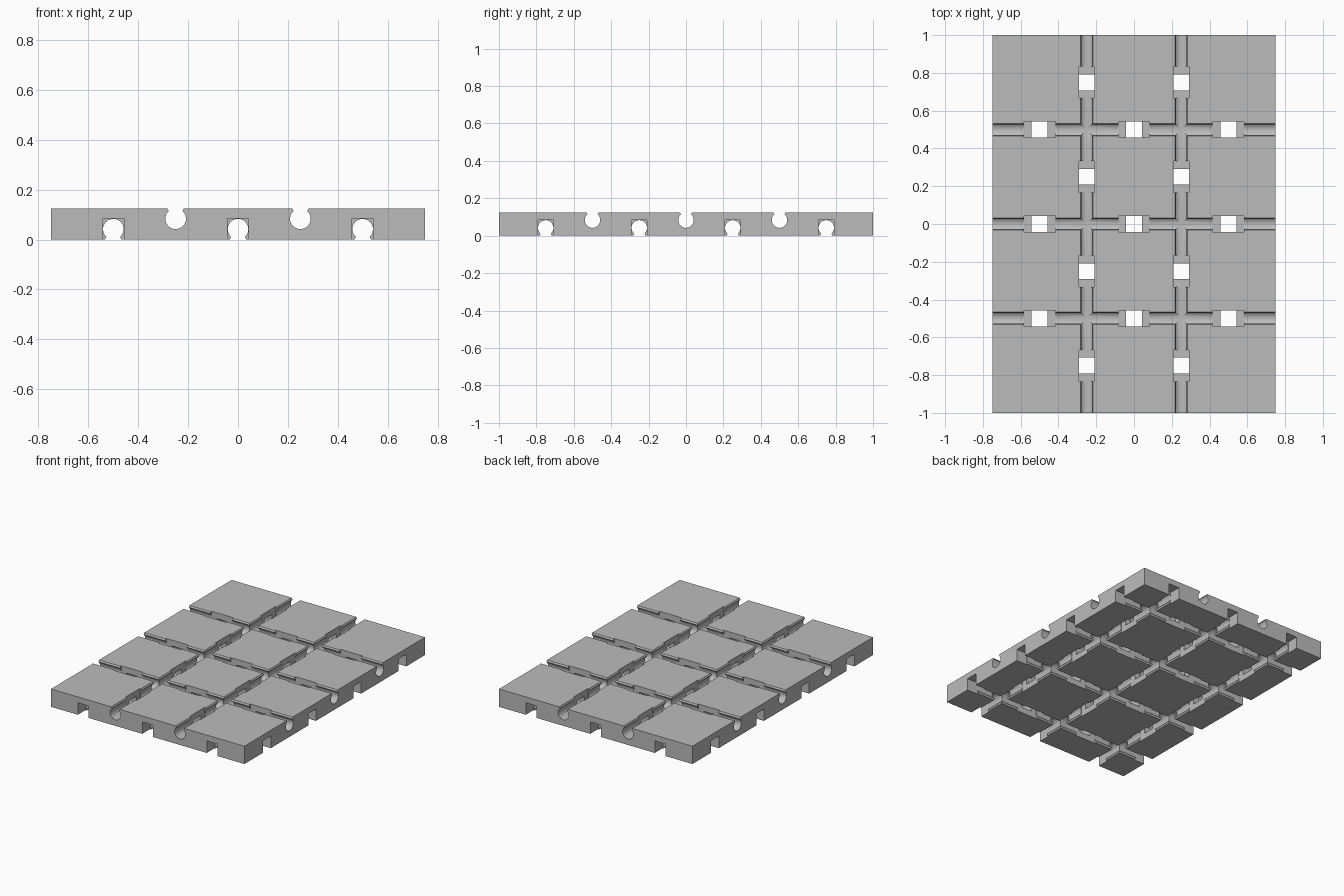
import bpy
import bmesh
from math import sin, cos, radians
from mathutils import Vector

cube = bpy.data.objects.get("Cube")
if cube:
    bpy.data.objects.remove(cube, do_unlink=True)

HEIGHT = 0.125
UNIT = HEIGHT / 3            # groove radius and pocket step
RADIUS = UNIT - 0.0004
POCKET = UNIT + 0.0004       # half width of a pocket
STEPS = 28


def make_object(name, bm):
    bmesh.ops.recalc_face_normals(bm, faces=bm.faces)
    mesh = bpy.data.meshes.new(name)
    bm.to_mesh(mesh)
    bm.free()
    obj = bpy.data.objects.new(name, mesh)
    bpy.context.collection.objects.link(obj)
    return obj


def add_box(bm, low, high):
    low, high = Vector(low), Vector(high)
    made = bmesh.ops.create_cube(bm, size=1)
    bmesh.ops.scale(bm, vec=high - low, verts=made["verts"])
    bmesh.ops.translate(bm, vec=(low + high) / 2, verts=made["verts"])


def keyhole():
    """Round groove with a slightly flared mouth, opening upward."""
    start, sweep = radians(132), radians(276)
    pts = []
    for i in range(STEPS + 1):
        a = start + sweep * i / STEPS
        pts.append((RADIUS * cos(a), 2 * UNIT + RADIUS * sin(a)))
    return pts + [(0.033, HEIGHT), (0.033, 0.2), (-0.033, 0.2), (-0.033, HEIGHT)]


def place(axis, across, along, z, top):
    z = z if top else HEIGHT - z
    return (across, along, z) if axis == "y" else (along, across, z)


def groove_cutter(axis, centres, top):
    bm = bmesh.new()
    for c in centres:
        rings = [[bm.verts.new(place(axis, c + u, end, z, top)) for u, z in keyhole()]
                 for end in (-1.2, 1.2)]
        for ring in rings:
            bm.faces.new(ring)
        n = len(rings[0])
        for i in range(n):
            j = (i + 1) % n
            bm.faces.new((rings[0][i], rings[0][j], rings[1][j], rings[1][i]))
    return make_object("groove_cutter", bm)


def pocket_cutter(x_lines, y_lines, cross_x, cross_y, top):
    """Wider square pockets where grooves pass over the opposite grooves."""
    bm = bmesh.new()
    z0, z1 = (UNIT - 0.0004, 0.2) if top else (-0.1, 2 * UNIT + 0.0004)
    spots = [(x, y, POCKET, 2 * UNIT) for x in x_lines for y in cross_y]
    spots += [(x, y, 2 * UNIT, POCKET) for y in y_lines for x in cross_x]
    for x, y, w, d in spots:
        add_box(bm, (x - w, y - d, z0), (x + w, y + d, z1))
    return make_object("pocket_cutter", bm)


# Solid slab
bm = bmesh.new()
add_box(bm, (-0.75, -1, 0), (0.75, 1, HEIGHT))
panel = make_object("grooved_panel", bm)

# Groove lines on the top and, shifted by half a tile, on the underside
top_x, top_y = (-0.25, 0.25), (-0.5, 0, 0.5)
low_x, low_y = (-0.5, 0, 0.5), (-0.75, -0.25, 0.25, 0.75)
edge_x, edge_y = (-0.75, *top_x, 0.75), (-1, *top_y, 1)
cutters = [
    groove_cutter("y", top_x, True), groove_cutter("x", top_y, True),
    groove_cutter("y", low_x, False), groove_cutter("x", low_y, False),
    pocket_cutter(top_x, top_y, low_x, low_y, True),
    pocket_cutter(low_x, low_y, edge_x, edge_y, False),
]

# Carve the slab and discard the cutters
for obj in bpy.context.selected_objects:
    obj.select_set(False)
bpy.context.view_layer.objects.active = panel
panel.select_set(True)
for cutter in cutters:
    cutter.hide_render = True
    mod = panel.modifiers.new("carve", "BOOLEAN")
    mod.operation = "DIFFERENCE"
    mod.solver = "EXACT"
    mod.object = cutter
    bpy.ops.object.modifier_apply(modifier=mod.name)
    bpy.data.objects.remove(cutter, do_unlink=True)

# Plain grey finish
grey = bpy.data.materials.new("plain_grey")
grey.use_nodes = True
colour = (0.5, 0.5, 0.5, 1)
grey.diffuse_color = colour
grey.node_tree.nodes["Principled BSDF"].inputs["Base Color"].default_value = colour
panel.data.materials.clear()
panel.data.materials.append(grey)
bpy.ops.object.shade_smooth_by_angle(angle=radians(25))
